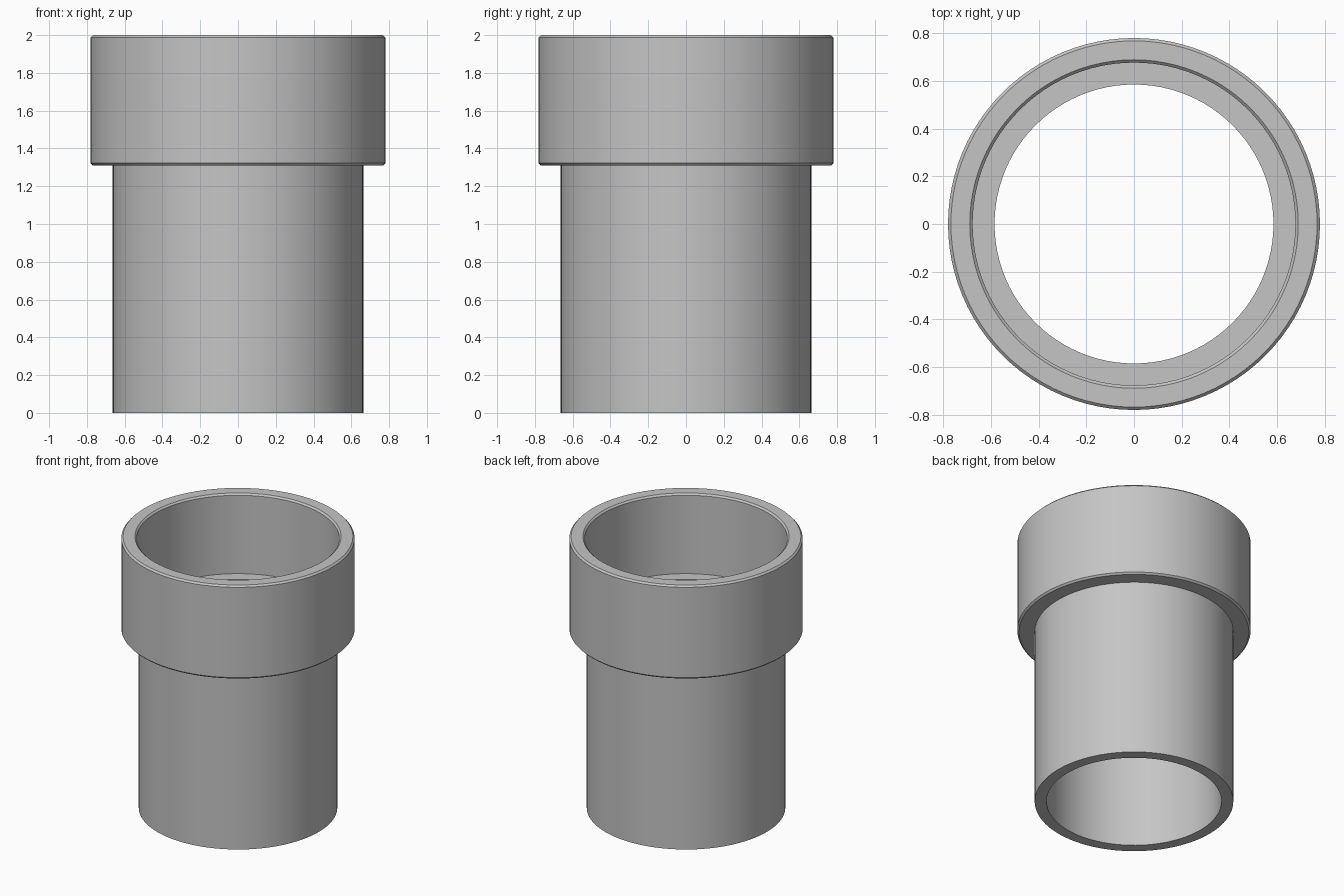
import bpy
import bmesh
import math

cube = bpy.data.objects.get("Cube")
if cube:
    bpy.data.objects.remove(cube, do_unlink=True)

SEGMENTS = 96
PIPE_R, BORE_R = 0.664, 0.585
COLLAR_R, SOCKET_R = 0.78, 0.677
COLLAR_BASE, SHELF_Z, TOP = 1.31, 1.41, 2.0
BEVEL = 0.012

grey = bpy.data.materials.new("plain_grey")
grey.use_nodes = True
colour = (0.56, 0.56, 0.56, 1)
grey.diffuse_color = colour
grey.node_tree.nodes["Principled BSDF"].inputs["Base Color"].default_value = colour


def lathe(name, profile):
    """Revolve a closed (radius, height) profile around z."""
    bm = bmesh.new()
    rings = []
    for r, z in profile:
        rings.append([bm.verts.new((r * math.cos(a), r * math.sin(a), z))
                      for a in (math.tau * i / SEGMENTS for i in range(SEGMENTS))])
    for k, lower in enumerate(rings):
        upper = rings[(k + 1) % len(rings)]
        for i in range(SEGMENTS):
            j = (i + 1) % SEGMENTS
            bm.faces.new((lower[i], lower[j], upper[j], upper[i]))
    bmesh.ops.recalc_face_normals(bm, faces=bm.faces)
    mesh = bpy.data.meshes.new(name)
    bm.to_mesh(mesh)
    bm.free()
    mesh.materials.append(grey)
    obj = bpy.data.objects.new(name, mesh)
    bpy.context.collection.objects.link(obj)
    bpy.ops.object.select_all(action="DESELECT")
    obj.select_set(True)
    bpy.context.view_layer.objects.active = obj
    bpy.ops.object.shade_smooth_by_angle(angle=math.radians(30))
    return obj


# One-piece pipe adapter: plain spigot, bevelled collar, socket with a stop shelf
lathe("pipe_adapter", [
    (BORE_R, 0),
    (PIPE_R, 0),
    (PIPE_R, COLLAR_BASE),
    (COLLAR_R - BEVEL, COLLAR_BASE),
    (COLLAR_R, COLLAR_BASE + BEVEL),
    (COLLAR_R, TOP - BEVEL),
    (COLLAR_R - BEVEL, TOP),
    (SOCKET_R + BEVEL, TOP),
    (SOCKET_R, TOP - BEVEL),
    (SOCKET_R, SHELF_Z),
    (BORE_R, SHELF_Z),
])
